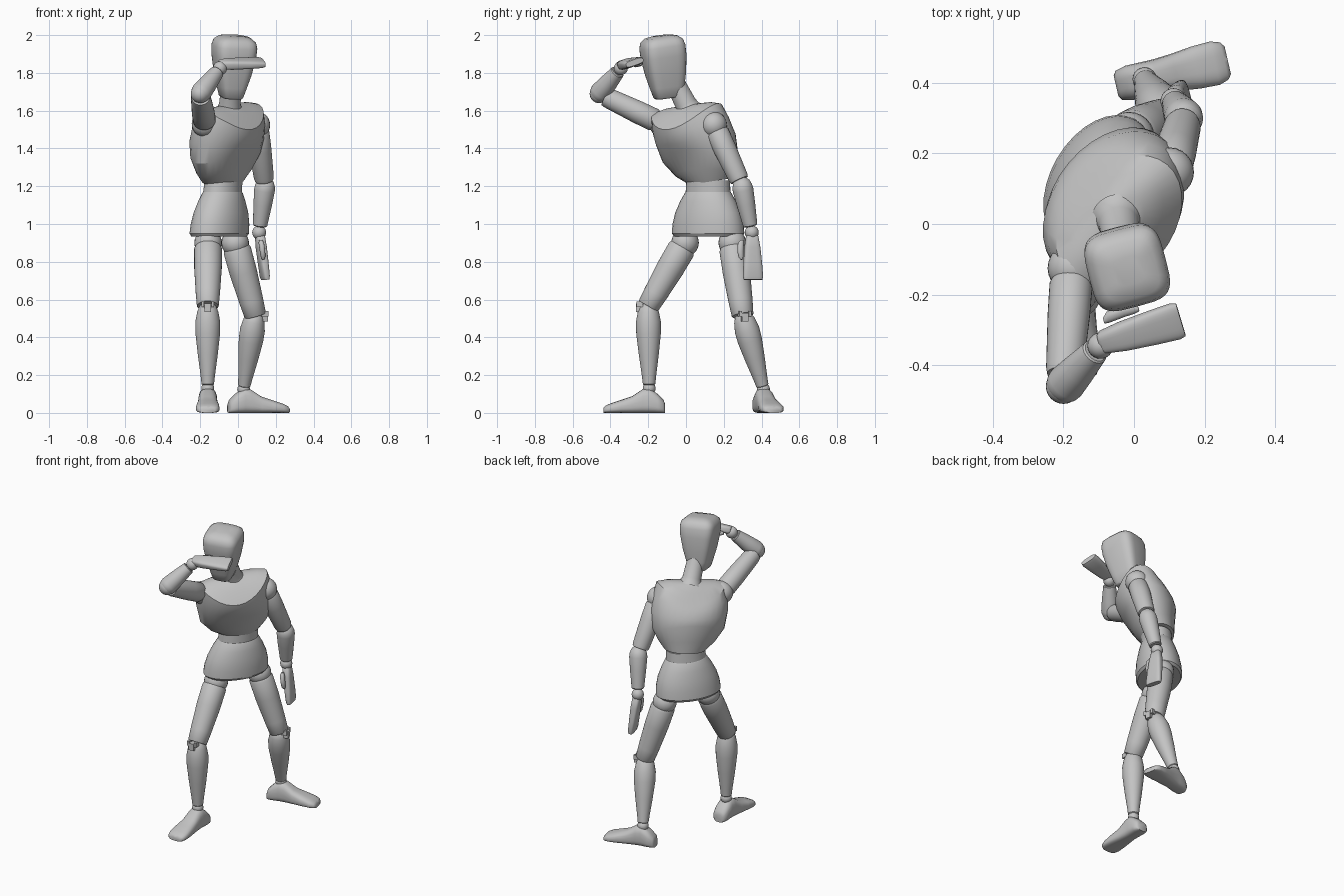
import bpy, bmesh
from math import sin, cos, pi, radians, copysign
from mathutils import Vector as V, Matrix

cube = bpy.data.objects.get("Cube")
if cube:
    bpy.data.objects.remove(cube)

grey = bpy.data.materials.new("plain grey")
grey.use_nodes = True
COLOUR = (0.55, 0.55, 0.55, 1)
grey.diffuse_color = COLOUR
grey.node_tree.nodes["Principled BSDF"].inputs["Base Color"].default_value = COLOUR

SEG = 32
ANGLES = [2 * pi * i / SEG for i in range(SEG)]


def power(v, e):
    return copysign(abs(v) ** e, v)


def finish(name, bm, angle=35):
    bmesh.ops.recalc_face_normals(bm, faces=bm.faces)
    mesh = bpy.data.meshes.new(name)
    bm.to_mesh(mesh)
    bm.free()
    mesh.materials.append(grey)
    obj = bpy.data.objects.new(name, mesh)
    bpy.context.collection.objects.link(obj)
    bpy.ops.object.select_all(action='DESELECT')
    obj.select_set(True)
    bpy.context.view_layer.objects.active = obj
    bpy.ops.object.shade_smooth_by_angle(angle=radians(angle))
    return obj


def loft(name, rings, angle=35):
    """Skin a closed surface over a list of point rings."""
    bm = bmesh.new()
    rows = [[bm.verts.new(p) for p in ring] for ring in rings]
    for low, high in zip(rows, rows[1:]):
        for i in range(SEG):
            j = (i + 1) % SEG
            bm.faces.new((low[i], low[j], high[j], high[i]))
    bm.faces.new(rows[0])
    bm.faces.new(rows[-1])
    return finish(name, bm, angle)


def limb(name, p, q, profile):
    """Turned part between two points; profile is (fraction, radius)."""
    p, q = V(p), V(q)
    turn = (q - p).to_track_quat('Z', 'Y')
    return loft(name, [[p.lerp(q, t) + turn @ V((r * cos(a), r * sin(a), 0))
                        for a in ANGLES] for t, r in profile])


def ball(name, centre, r):
    bm = bmesh.new()
    bmesh.ops.create_uvsphere(bm, u_segments=24, v_segments=14, radius=r,
                              matrix=Matrix.Translation(centre))
    finish(name, bm)


def box(name, centre, size, yaw):
    bm = bmesh.new()
    bmesh.ops.create_cube(bm, size=1, matrix=Matrix.Translation(centre)
                          @ Matrix.Rotation(yaw, 4, 'Z') @ Matrix.Diagonal((*size, 1)))
    finish(name, bm)


def slab(name, base, along, across, sections, soft=0.6):
    """Flat part; sections are (distance, half width, half thickness, side shift)."""
    d = V(along).normalized()
    u = V(across)
    u = (u - d * u.dot(d)).normalized()
    n = d.cross(u)
    return loft(name, [[V(base) + d * s + u * (o + w * power(cos(a), soft))
                        + n * h * power(sin(a), soft) for a in ANGLES]
                       for s, w, h, o in sections], 40)


def body_ring(x, y, z, a, b, yaw, wave=0.0, tilt=0.0):
    """Turned ellipse whose height dips or rises at its front and back."""
    c, s = cos(yaw), sin(yaw)
    ring = []
    for t in ANGLES:
        lx, ly = a * cos(t), b * sin(t)
        dy = lx * s + ly * c
        ring.append(V((x + lx * c - ly * s, y + dy, z + wave * sin(t) ** 2 + tilt * dy)))
    return ring


# Pelvis skirt and waist
hip_yaw, chest_yaw = radians(60), radians(50)
skirt = [(0.935, .195, .128), (0.95, .207, .138), (1.0, .203, .136), (1.06, .187, .128),
         (1.12, .158, .113), (1.165, .130, .098), (1.17, .126, .094), (1.23, .122, .092)]
loft("pelvis", [body_ring(-.10 + .02 * (z - .94) / .25, .117, z, a, b, hip_yaw)
                for z, a, b in skirt], 25)

# Chest: tapered ribs, barrel and saddle-shaped shoulder yoke
chest = [(-.08, .13, 1.225, .125, .098, 0), (-.074, .10, 1.27, .175, .125, .03),
         (-.066, .075, 1.345, .225, .155, .06), (-.060, .052, 1.45, .237, .166, -.01),
         (-.050, .025, 1.54, .230, .162, -.05), (-.042, .006, 1.615, .212, .150, -.10),
         (-.043, .010, 1.628, .150, .106, -.05), (-.045, .013, 1.63, .085, .065, -.016),
         (-.045, .015, 1.63, .050, .045, 0)]
loft("chest", [body_ring(x, y, z, a, b, chest_yaw, w, .15)
               for x, y, z, a, b, w in chest], 24)

# Neck and head
limb("neck", (-.045, .018, 1.60), (-.035, -.06, 1.75),
     [(0, .075), (.1, .064), (.25, .057), (1, .052)])
lean = V((.03, -.04, .33)).to_track_quat('Z', 'Y')
head_turn = Matrix.Rotation(radians(4), 3, 'Y') @ Matrix.Rotation(radians(7), 3, 'X') \
    @ Matrix.Rotation(radians(15), 3, 'Z')
head = [(0, .048, .066), (.008, .057, .076), (.06, .072, .088), (.13, .091, .102),
        (.22, .108, .113), (.275, .112, .113), (.305, .104, .104), (.325, .08, .08),
        (.333, .04, .04)]
loft("head", [[V((-.038, -.092, 1.668)) + head_turn @ V((w * power(cos(a), .5),
              d * power(sin(a), .5), z)) for a in ANGLES] for z, w, d in head], 40)

# Arms: shoulder, elbow and wrist positions
arms = {"right": ((-.175, -.125, 1.53), (-.20, -.46, 1.69), (-.095, -.345, 1.825)),
        "left": ((.10, .147, 1.525), (.143, .298, 1.20), (.112, .348, .955))}
for side, (shoulder, elbow, wrist) in arms.items():
    ball(side + "_shoulder", shoulder, .07)
    limb(side + "_upper_arm", shoulder, elbow,
         [(.1, .054), (.14, .061), (.4, .06), (.85, .053), (.9, .049)])
    ball(side + "_elbow", elbow, .05)
    limb(side + "_forearm", elbow, wrist,
         [(-.16, .025), (-.1, .044), (0, .053), (.08, .055), (.4, .049), (.84, .038), (.86, .033)])
    ball(side + "_wrist", wrist, .037)

# Hands with thumbs
palm = [(-.01, .022, .016, 0), (.0, .032, .024, 0), (.06, .042, .026, 0),
        (.15, .05, .023, 0), (.215, .054, .02, 0), (.232, .05, .015, 0)]
thumb = [(.02, .008, .008, .055), (.035, .016, .014, .062), (.08, .016, .014, .066),
         (.11, .013, .012, .064), (.125, .006, .006, .06)]
hands = {"right": ((-.09, -.335, 1.845), (.21, .06, .01), (-.03, .1, .035), (0, .005, -.022)),
         "left": ((.116, .35, .935), (.027, .005, -.22), (.25, -1, 0), (-.012, 0, 0))}
for side, (base, along, across, shift) in hands.items():
    slab(side + "_hand", base, along, across, palm)
    slab(side + "_thumb", V(base) + V(shift), along, across, thumb, 0.9)

# Legs: hip, thigh end, shin top, ankle, facing yaw
legs = {"right": ((-.158, -.005, .90), (-.16, -.20, .565), (-.16, -.20, .58),
                  (-.16, -.195, .13), 0),
        "left": ((-.015, .245, .90), (.092, .30, .515), (.09, .298, .53),
                 (.03, .41, .125), radians(103))}
foot = [(-.083, .03, .05), (-.075, .042, .07), (-.045, .05, .10), (0, .05, .132),
        (.035, .05, .125), (.09, .054, .088), (.15, .061, .068), (.205, .063, .05),
        (.232, .054, .038), (.242, .04, .028)]
for side, (hip, knee, shin, ankle, yaw) in legs.items():
    facing = V((sin(yaw), -cos(yaw), 0))
    across = V((cos(yaw), sin(yaw), 0))
    ball(side + "_hip", hip, .073)
    limb(side + "_thigh", hip, knee,
         [(.06, .066), (.1, .074), (.4, .073), (.8, .064), (.99, .058), (1, .055)])
    limb(side + "_shin", shin, ankle,
         [(0, .025), (.03, .043), (.1, .056), (.22, .066), (.36, .065), (.6, .053),
          (.85, .038), (.95, .033), (.96, .028)])
    ball(side + "_ankle", ankle, .034)
    # Knee hinge: a centre tongue between two lugs
    joint = V(knee) + facing * .045
    box(side + "_knee_tongue", joint - V((0, 0, .008)), (.036, .04, .045), yaw)
    for k in (-1, 1):
        box(side + "_knee_lug", joint + across * .026 * k + V((0, 0, .01)),
            (.014, .036, .03), yaw)
    # Foot with a flat sole
    ground = V((ankle[0], ankle[1], 0))
    loft(side + "_foot", [[ground + facing * s + across * w * power(cos(a), .6)
                           * (1 - .22 * max(0, sin(a)))
                           + V((0, 0, h / 2 * (1 + power(sin(a), .55))))
                           for a in ANGLES] for s, w, h in foot], 45)
